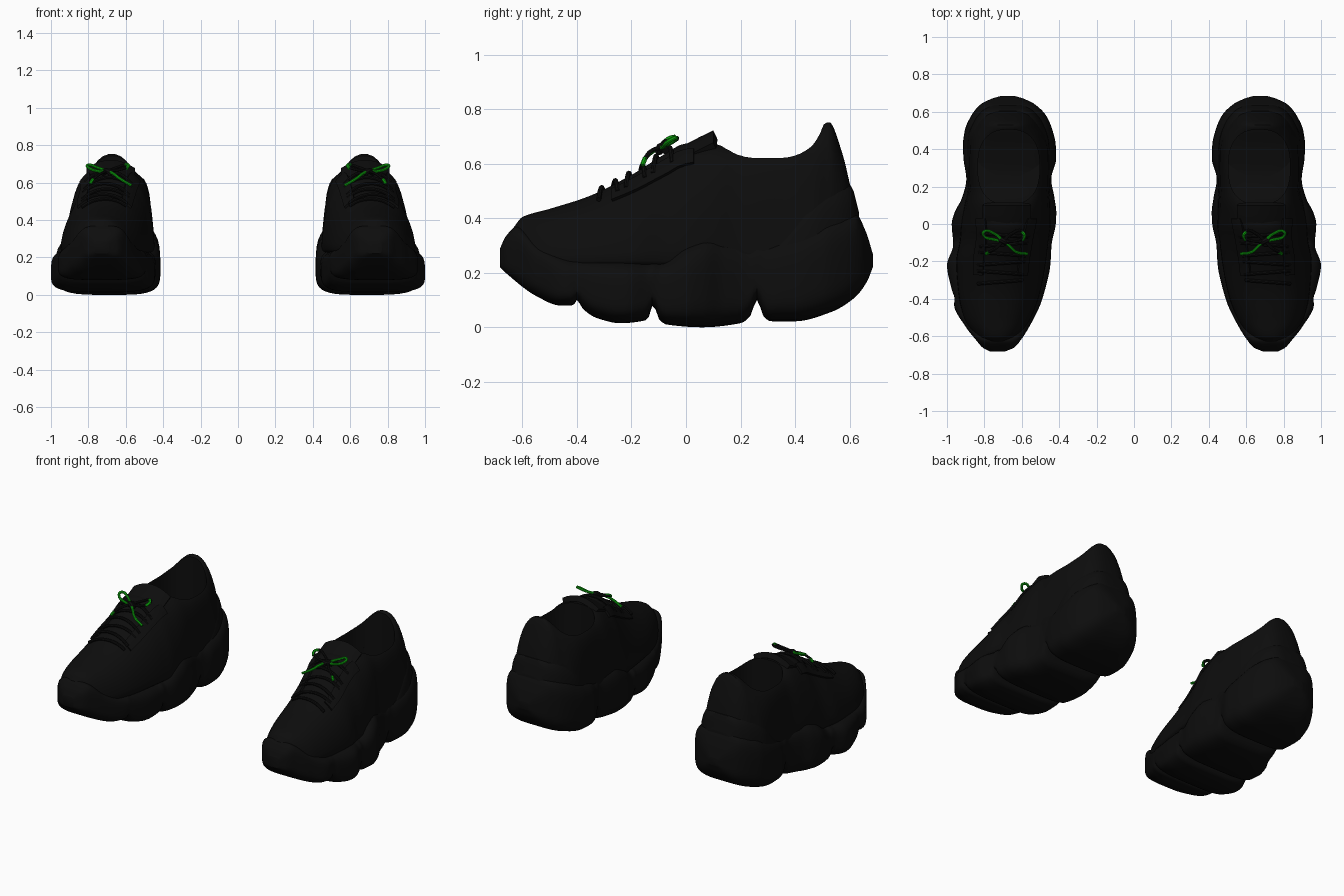
import bpy, bmesh, math

if "Cube" in bpy.data.objects:
    bpy.data.objects.remove(bpy.data.objects["Cube"], do_unlink=True)


def material(name, rgb):
    m = bpy.data.materials.new(name)
    m.use_nodes = True
    m.diffuse_color = (*rgb, 1)
    m.node_tree.nodes["Principled BSDF"].inputs["Base Color"].default_value = (*rgb, 1)
    return m


BLACK = material("black", (0.004, 0.004, 0.004))
GREEN = material("lace green", (0.004, 0.4, 0.004))

# Profiles along the shoe: y, inner x, outer x, top z, squareness
UPPER = [(-.63, .65, .81, .37, 2.2), (-.6, .61, .85, .405, 2.5), (-.5, .55, .91, .435, 2.4),
         (-.36, .5, .94, .48, 2.2), (-.2, .47, .95, .56, 2.1), (-.08, .455, .93, .635, 2.2),
         (0, .445, .925, .675, 2.5), (.1, .445, .91, .675, 3.5), (.2, .45, .89, .655, 5),
         (.3, .45, .89, .65, 6), (.38, .45, .89, .66, 5), (.46, .46, .885, .7, 3.2),
         (.525, .49, .86, .755, 2.3), (.57, .52, .83, .65, 2.6), (.6, .55, .8, .53, 3),
         (.625, .58, .77, .4, 3)]
COUNTER = [(.34, .44, .9, .34, 4), (.45, .45, .897, .5, 4), (.55, .485, .862, .53, 4),
           (.605, .53, .82, .52, 4), (.635, .57, .78, .42, 4)]
# Sole outline seen from above: y, inner x, outer x
OUTLINE = [(-.682, .69, .77), (-.66, .64, .81), (-.62, .605, .845), (-.55, .56, .9),
           (-.43, .5, .962), (-.4, .49, .96), (-.35, .475, .975), (-.22, .447, 1),
           (-.11, .44, .967), (0, .418, .975), (.06, .415, .96), (.14, .425, .92),
           (.24, .442, .897), (.35, .416, .912), (.42, .418, .915), (.5, .435, .905),
           (.58, .47, .87), (.64, .53, .82), (.67, .59, .76), (.685, .64, .71)]
# Scalloped underside and wavy top edge of the sole: y, z
UNDERSIDE = [(-.682, .22), (-.65, .19), (-.55, .115), (-.46, .08), (-.415, .08), (-.4, .1),
             (-.38, .07), (-.33, .035), (-.24, .015), (-.15, .025), (-.135, .04), (-.12, .085),
             (-.1, .03), (-.07, .01), (.06, 0), (.2, .015), (.235, .04), (.26, .1),
             (.285, .04), (.31, .022), (.4, .022), (.53, .055), (.62, .11), (.665, .17), (.685, .22)]
TOP_EDGE = [(-.682, .29), (-.66, .335), (-.62, .37), (-.54, .31), (-.42, .26), (-.1, .25),
            (0, .31), (.1, .345), (.25, .33), (.4, .36), (.54, .41), (.62, .42), (.66, .35), (.685, .27)]


def sample(table, y, col):
    """Smooth interpolation of a column without overshoot."""
    n = len(table)
    y = min(max(y, table[0][0]), table[-1][0])
    i = 0
    while i < n - 2 and y > table[i + 1][0]:
        i += 1

    def slope(k):
        k = min(max(k, 0), n - 2)
        return (table[k + 1][col] - table[k][col]) / (table[k + 1][0] - table[k][0])

    def tangent(k):
        a, b = slope(k - 1), slope(k)
        return 2 * a * b / (a + b) if a * b > 0 else 0

    h = table[i + 1][0] - table[i][0]
    t = (y - table[i][0]) / h
    p, q = table[i][col], table[i + 1][col]
    return (p + (q - p) * t * t * (3 - 2 * t)
            + h * (tangent(i) * t * (1 - t) ** 2 - tangent(i + 1) * t * t * (1 - t)))


def power(v, n):
    return math.copysign(abs(v) ** (2 / n), v)


def upper_point(y, a, table=UPPER, taper=.12):
    x0, x1, top, n = [sample(table, y, c) for c in range(1, 5)]
    base, s = .25, power(math.sin(a), n)
    z = base + s * ((top - base) if s > 0 else .06)
    width = (x1 - x0) / 2 * (1 - taper * max(s, 0))
    return ((x0 + x1) / 2 + width * power(math.cos(a), n), y, z)


def counter_point(y, a):
    return upper_point(y, a, COUNTER, .07)


def sole_point(y, a):
    x0, x1 = sample(OUTLINE, y, 1), sample(OUTLINE, y, 2)
    z0, z1 = sample(UNDERSIDE, y, 1), sample(TOP_EDGE, y, 1)
    s = power(math.sin(a), 4)
    middle = z0 + .42 * (z1 - z0)
    z = middle + s * ((z1 - middle) if s > 0 else (middle - z0))
    return ((x0 + x1) / 2 + (x1 - x0) / 2 * power(math.cos(a), 4), y, z)


def add_object(name, bm, mat=BLACK):
    bmesh.ops.recalc_face_normals(bm, faces=bm.faces)
    mesh = bpy.data.meshes.new(name)
    bm.to_mesh(mesh)
    bm.free()
    mesh.materials.append(mat)
    ob = bpy.data.objects.new(name, mesh)
    bpy.context.collection.objects.link(ob)
    return ob


def grid(name, rows, closed=False):
    bm = bmesh.new()
    rings = [[bm.verts.new(p) for p in row] for row in rows]
    n = len(rings[0])
    for r, s in zip(rings, rings[1:]):
        for i in range(n if closed else n - 1):
            j = (i + 1) % n
            bm.faces.new((r[i], r[j], s[j], s[i]))
    if closed:
        bm.faces.new(rings[0])
        bm.faces.new(rings[-1])
    return add_object(name, bm)


def loft(name, point, y0, y1, steps, sides=40):
    ys = [(y0 + y1) / 2 - (y1 - y0) / 2 * math.cos(math.pi * i / steps) for i in range(steps + 1)]
    return grid(name, [[point(y, 2 * math.pi * (k + .5) / sides) for k in range(sides)] for y in ys], True)


def bake(ob):
    dg = bpy.context.evaluated_depsgraph_get()
    mesh = bpy.data.meshes.new_from_object(ob.evaluated_get(dg))
    ob.modifiers.clear()
    ob.data = mesh


def finish(ob, angle=40):
    """Smooth shading, then the matching other shoe."""
    bpy.ops.object.select_all(action='DESELECT')
    ob.select_set(True)
    bpy.context.view_layer.objects.active = ob
    bpy.ops.object.shade_smooth_by_angle(angle=math.radians(angle))
    ob.modifiers.new("other_shoe", 'MIRROR').use_mirror_merge = False


def cord(name, points, mat=BLACK, radius=.008):
    curve = bpy.data.curves.new(name, 'CURVE')
    curve.dimensions = '3D'
    curve.bevel_depth = radius
    curve.bevel_resolution = 2
    curve.resolution_u = 5
    curve.use_fill_caps = True
    curve.materials.append(mat)
    spline = curve.splines.new('BEZIER')
    spline.bezier_points.add(len(points) - 1)
    for bp, p in zip(spline.bezier_points, points):
        bp.co = p
        bp.handle_left_type = bp.handle_right_type = 'AUTO'
    temp = bpy.data.objects.new(name + "_path", curve)
    bpy.context.collection.objects.link(temp)
    dg = bpy.context.evaluated_depsgraph_get()
    mesh = bpy.data.meshes.new_from_object(temp.evaluated_get(dg))
    bpy.data.objects.remove(temp, do_unlink=True)
    ob = bpy.data.objects.new(name, mesh)
    bpy.context.collection.objects.link(ob)
    finish(ob)


# Sole with four rounded pods
finish(loft("sole", sole_point, -.682, .685, 170))

# Upper and heel counter, hollowed by the foot opening
oval = [(2 * math.pi * k / 48) for k in range(48)]
cutter = grid("foot_opening", [[(.67 + .165 * power(math.cos(a), 2.5), .305 + .2 * power(math.sin(a), 2.5), z)
                                for a in oval] for z in (.33, 1)], True)
cutter.hide_render = True
shells = [loft("upper", upper_point, -.63, .625, 90), loft("heel_counter", counter_point, .34, .635, 24)]
for shell in shells:
    mod = shell.modifiers.new("opening", 'BOOLEAN')
    mod.operation, mod.solver, mod.object = 'DIFFERENCE', 'EXACT', cutter
    bake(shell)
    finish(shell)
bpy.data.objects.remove(cutter, do_unlink=True)

# Padded tongue
path = [(-.06, .635), (0, .672), (.05, .698), (.1, .722)]
tongue = grid("tongue", [[(.68 + .13 * u / 4, y, z - .045 * (u / 4) ** 2) for u in range(-4, 5)] for y, z in path])
mod = tongue.modifiers.new("padding", 'SOLIDIFY')
mod.thickness, mod.offset = .035, -1 if tongue.data.polygons[0].normal.z > 0 else 1
bake(tongue)
finish(tongue)

# Eyestays on both sides of the throat
for side, start in (("outer", 50), ("inner", 114)):
    stay = grid(side + "_eyestay", [[upper_point(-.27 + .03 * r, math.radians(start + 4 * c)) for c in range(5)]
                                    for r in range(11)])
    mod = stay.modifiers.new("leather", 'SOLIDIFY')
    mod.thickness, mod.offset = .024, 0
    bake(stay)
    finish(stay)

# Lace rows across the throat
for i in range(6):
    y = -.31 + .05 * i
    pts = []
    for k in range(7):
        x, py, z = upper_point(y + .02 * (k / 6 - .5) * (-1) ** i, math.radians(56 + 68 * k / 6))
        pts.append((x, py, z + .011))
    cord(f"lace_row_{i + 1}", pts, radius=.009)

# Bow with green accents
knot = (.70, -.09, .662)
cord("lace_knot", [(.675, -.1, .645), knot, (.725, -.075, .65)], radius=.016)
cord("green_lace_end", [(.57, -.16, .585), (.63, -.15, .62), (.67, -.115, .65), knot], GREEN)
cord("green_bow_loop", [knot, (.75, -.05, .68), (.8, -.04, .695), (.805, -.06, .685), (.74, -.085, .66), knot], GREEN)
cord("black_bow_loop", [knot, (.65, -.05, .68), (.6, -.035, .695), (.585, -.06, .69), (.63, -.09, .67), knot])
cord("green_loop_accent", [(.6, -.04, .698), (.586, -.06, .693), (.595, -.085, .675)], GREEN, .009)
cord("black_lace_end", [knot, (.74, -.13, .645), (.78, -.152, .615)])
cord("green_lace_tip", [(.775, -.15, .62), (.79, -.16, .595)], GREEN, .009)
